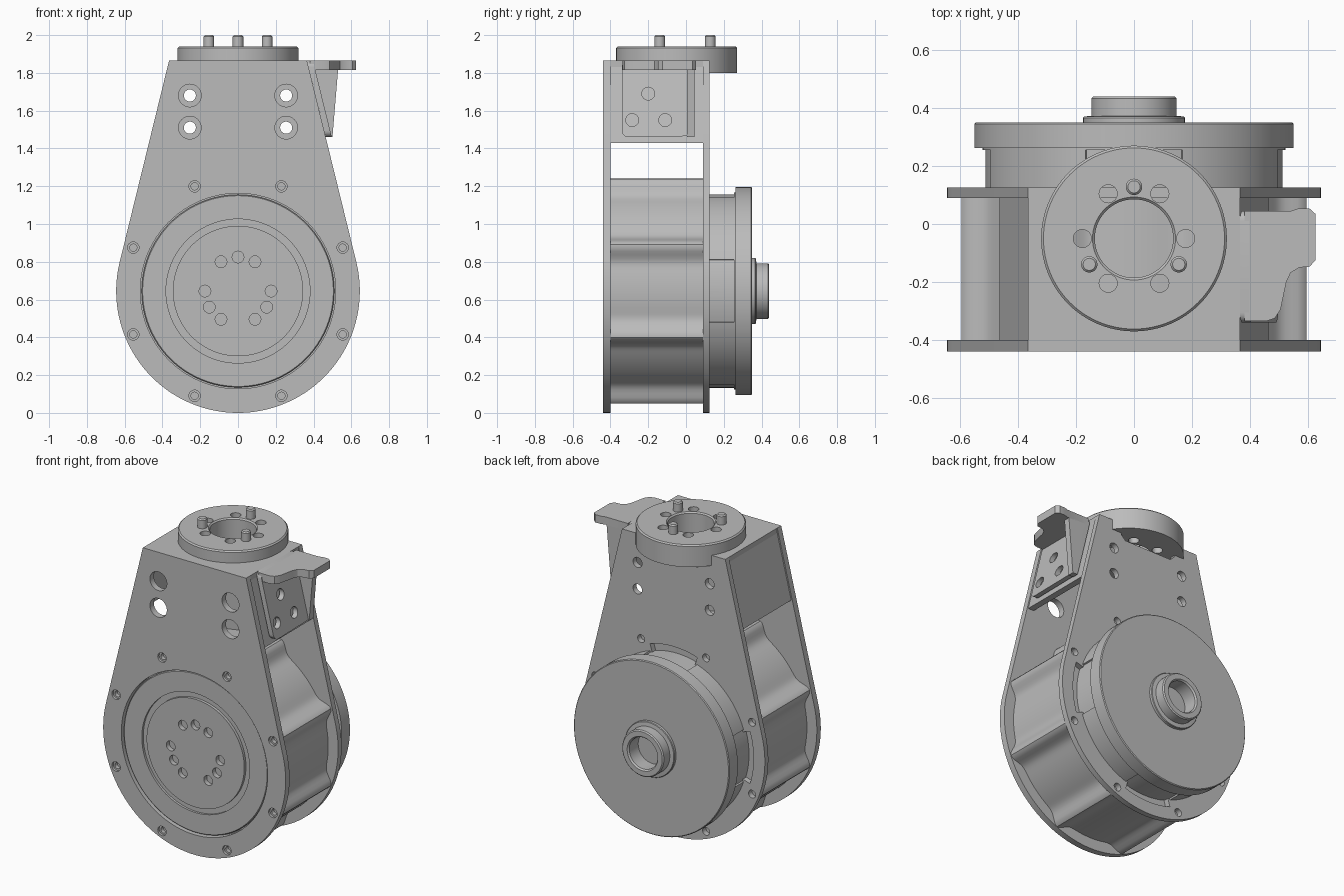
import bpy, bmesh, math
from math import sin, cos, pi, radians
from mathutils import Matrix

cube = bpy.data.objects.get("Cube")
if cube:
    bpy.data.objects.remove(cube, do_unlink=True)

grey = bpy.data.materials.new("machined grey")
grey.use_nodes = True
colour = (0.5, 0.5, 0.5, 1)
grey.diffuse_color = colour
grey.node_tree.nodes["Principled BSDF"].inputs["Base Color"].default_value = colour

R = CZ = 0.645              # body radius and axis height
TOP, TOP_X = 1.865, 0.365   # bracket top height and half width
TILT = radians(13.8)        # slope of the tapered sides
FLANGE_Y = -0.05
parts = []


def side(z):
    """Half width of the tapered housing at a height."""
    return TOP_X + (TOP - z) * math.tan(TILT)


def finish(name, bm):
    bmesh.ops.recalc_face_normals(bm, faces=bm.faces)
    mesh = bpy.data.meshes.new(name)
    bm.to_mesh(mesh)
    bm.free()
    mesh.materials.append(grey)
    ob = bpy.data.objects.new(name, mesh)
    bpy.context.collection.objects.link(ob)
    parts.append(ob)
    return ob


def add_prism(bm, pts, axis, lo, hi):
    place = {"X": lambda a, b, t: (t, a, b),
             "Y": lambda a, b, t: (a, t, b),
             "Z": lambda a, b, t: (a, b, t)}[axis]
    low = [bm.verts.new(place(a, b, lo)) for a, b in pts]
    high = [bm.verts.new(place(a, b, hi)) for a, b in pts]
    bm.faces.new(low)
    bm.faces.new(high[::-1])
    for i in range(len(pts)):
        j = (i + 1) % len(pts)
        bm.faces.new((low[j], low[i], high[i], high[j]))


def prism(name, pts, axis, lo, hi):
    bm = bmesh.new()
    add_prism(bm, pts, axis, lo, hi)
    return finish(name, bm)


def lathe(name, profile, axis, centre, closed=True):
    """Revolve (radius, position) points about the Y or Z axis."""
    bm = bmesh.new()
    vs = [bm.verts.new((r, t, 0) if axis == "Y" else (r, 0, t)) for r, t in profile]
    es = [bm.edges.new((a, b)) for a, b in zip(vs, vs[1:])]
    if closed:
        es.append(bm.edges.new((vs[-1], vs[0])))
    bmesh.ops.spin(bm, geom=vs + es, cent=(0, 0, 0), angle=2 * pi, steps=96,
                   axis=(0, 1, 0) if axis == "Y" else (0, 0, 1))
    bmesh.ops.remove_doubles(bm, verts=bm.verts, dist=0.0002)
    bmesh.ops.transform(bm, matrix=Matrix.Translation(centre), verts=bm.verts)
    return finish(name, bm)


def circle(a, b, r, n=24):
    return [(a + r * cos(2 * pi * i / n), b + r * sin(2 * pi * i / n)) for i in range(n)]


def sector(mid, half, r0, r1, n=12):
    angles = [mid - half + 2 * half * i / n for i in range(n + 1)]
    return ([(r1 * cos(t), CZ + r1 * sin(t)) for t in angles]
            + [(r0 * cos(t), CZ + r0 * sin(t)) for t in reversed(angles)])


def cut(ob, shapes, axis, lo, hi):
    """Subtract a set of separate prisms and bake the result."""
    bm = bmesh.new()
    for pts in shapes:
        add_prism(bm, pts, axis, lo, hi)
    cutter = finish("cutter", bm)
    parts.remove(cutter)
    cutter.hide_render = True
    mod = ob.modifiers.new("cut", "BOOLEAN")
    mod.operation, mod.solver, mod.object = "DIFFERENCE", "EXACT", cutter
    deps = bpy.context.evaluated_depsgraph_get()
    baked = bpy.data.meshes.new_from_object(ob.evaluated_get(deps))
    ob.modifiers.clear()
    ob.data = baked
    bpy.data.objects.remove(cutter, do_unlink=True)


# Tapered end plates, with screw and mounting holes
arc = [TILT - (pi + 2 * TILT) * i / 72 for i in range(73)]
teardrop = [(R * cos(t), CZ + R * sin(t)) for t in arc] + [(-TOP_X, TOP), (TOP_X, TOP)]
screws = [(0.6 * cos(t), CZ + 0.6 * sin(t)) for t in (pi / 8 + k * pi / 4 for k in range(8))]
mounts = [(x, z) for x in (-0.255, 0.255) for z in (1.51, 1.68)]
quarters = [k * pi / 2 for k in range(4)]

front_plate = prism("front_plate", teardrop, "Y", -0.44, -0.40)
cut(front_plate, [circle(0, CZ, 0.517, 96)] + [circle(x, z, 0.06, 32) for x, z in mounts], "Y", -0.5, -0.3)
cut(front_plate, [circle(x, z, 0.03) for x, z in screws], "Y", -0.5, -0.425)
cut(front_plate, [circle(x, z, 0.019) for x, z in screws], "Y", -0.5, -0.3)

back_plate = prism("back_plate", teardrop, "Y", 0.09, 0.125)
notch = [(-0.22, 1.9), (-0.2, 1.79), (-0.17, 1.76), (0.17, 1.76), (0.2, 1.79), (0.22, 1.9)]
cut(back_plate, [circle(x, z, 0.032) for x, z in mounts] + [circle(x, z, 0.025) for x, z in screws]
    + [notch], "Y", 0, 0.2)
cut(back_plate, [sector(q, 0.3, 0.5, 0.565) for q in quarters], "Y", 0, 0.2)

# Drum between the plates, with a rounded rib at each screw
outline = []
for i in range(256):
    t = 2 * pi * i / 256
    off = (t % (pi / 4)) - pi / 8
    r = 0.575 + 0.068 * math.exp(-(off / 0.085) ** 2)
    outline.append((r * cos(t), CZ + r * sin(t)))
prism("drum", outline, "Y", -0.40, 0.09)

# Front rotor face with a groove and nine drilled holes
rotor = lathe("rotor", [(0, -0.43), (0.345, -0.43), (0.345, -0.412), (0.381, -0.412), (0.381, -0.427),
                        (0.505, -0.427), (0.51, -0.422), (0.51, -0.39), (0, -0.39)],
              "Y", (0, 0, CZ), False)
drilled = [(0, 0.825)] + [(s * x, z) for s in (-1, 1)
                          for x, z in ((0.09, 0.80), (0.175, 0.645), (0.152, 0.56), (0.09, 0.495))]
cut(rotor, [circle(x, z, 0.031) for x, z in drilled], "Y", -0.5, -0.4)

# Rear cover and hollow hub
rear_cover = lathe("rear_cover", [(0, 0.34), (0.1, 0.34), (0.1, 0.43), (0.108, 0.44), (0.14, 0.44),
                                  (0.147, 0.433), (0.147, 0.373), (0.172, 0.37), (0.175, 0.366),
                                  (0.175, 0.35), (0.545, 0.35), (0.55, 0.345), (0.55, 0.262),
                                  (0.522, 0.262), (0.522, 0.095), (0, 0.095)],
                   "Y", (0, 0, CZ), False)
cut(rear_cover, [sector(q, 0.325, 0.512, 0.6) for q in quarters], "Y", 0.05, 0.255)

# Hollow bracket: top plate and two sloping side walls
top_plate = prism("top_plate", [(-TOP_X, -0.4), (TOP_X, -0.4), (TOP_X, 0.09), (-TOP_X, 0.09)], "Z", 1.81, TOP)
cut(top_plate, [circle(0, FLANGE_Y, 0.3, 64)], "Z", 1.7, 2)
for s, word in ((1, "left"), (-1, "right")):
    wall = [(s * (side(z) - d), z) for z, d in ((TOP, 0.008), (1.43, 0.008), (1.43, 0.05), (TOP, 0.05))]
    prism(word + "_wall", wall, "Y", -0.40, 0.09)

# Round output flange with six holes and three pins
flange = lathe("flange", [(0.135, 1.80), (0.135, 1.932), (0.143, 1.94), (0.312, 1.94), (0.32, 1.932), (0.32, 1.80)],
               "Z", (0, FLANGE_Y, 0))
cut(flange, [circle(0.178 * cos(k * pi / 3), FLANGE_Y + 0.178 * sin(k * pi / 3), 0.031)
             for k in range(6)], "Z", 1.7, 2)
for k in range(3):
    t = pi / 2 + k * 2 * pi / 3
    lathe("pin", [(0, 1.85), (0.028, 1.85), (0.028, 1.993), (0.021, 2.0), (0, 2.0)],
          "Z", (0.178 * cos(t), FLANGE_Y + 0.178 * sin(t), 0), False)

# Side bracket: sloping drilled pad, gusset and shaped arm
pad_outline = []
for y, z, a in ((0.01, 1.50, -90), (0.01, 1.83, 0), (-0.305, 1.83, 90), (-0.305, 1.495, 180)):
    pad_outline += [(y + 0.035 * cos(radians(a + d)), z + 0.035 * sin(radians(a + d)))
                    for d in range(0, 91, 15)]
pad = prism("bracket_pad", pad_outline, "X", 0, 0.032)
cut(pad, [circle(y, z, 0.034) for y, z in ((-0.2, 1.69), (-0.285, 1.55), (-0.11, 1.55))], "X", -0.1, 0.1)
for v in pad.data.vertices:
    v.co.x += side(v.co.z)
prism("bracket_gusset", [(side(1.82), 1.82), (side(1.46), 1.46), (0.5, 1.46), (0.53, 1.82)], "Y", 0.005, 0.045)
arm = [(0.38, 0.045), (0.54, 0.045), (0.565, 0.053), (0.605, 0.053), (0.625, 0.035), (0.625, -0.125),
       (0.605, -0.147), (0.57, -0.15), (0.54, -0.168), (0.525, -0.2), (0.505, -0.295), (0.485, -0.325),
       (0.455, -0.335), (0.38, -0.335)]
prism("bracket_arm", arm, "Z", 1.815, TOP)

# Smooth the round surfaces and keep edges crisp
bpy.ops.object.select_all(action="DESELECT")
for ob in parts:
    ob.select_set(True)
bpy.context.view_layer.objects.active = parts[0]
bpy.ops.object.shade_smooth_by_angle(angle=radians(30))
